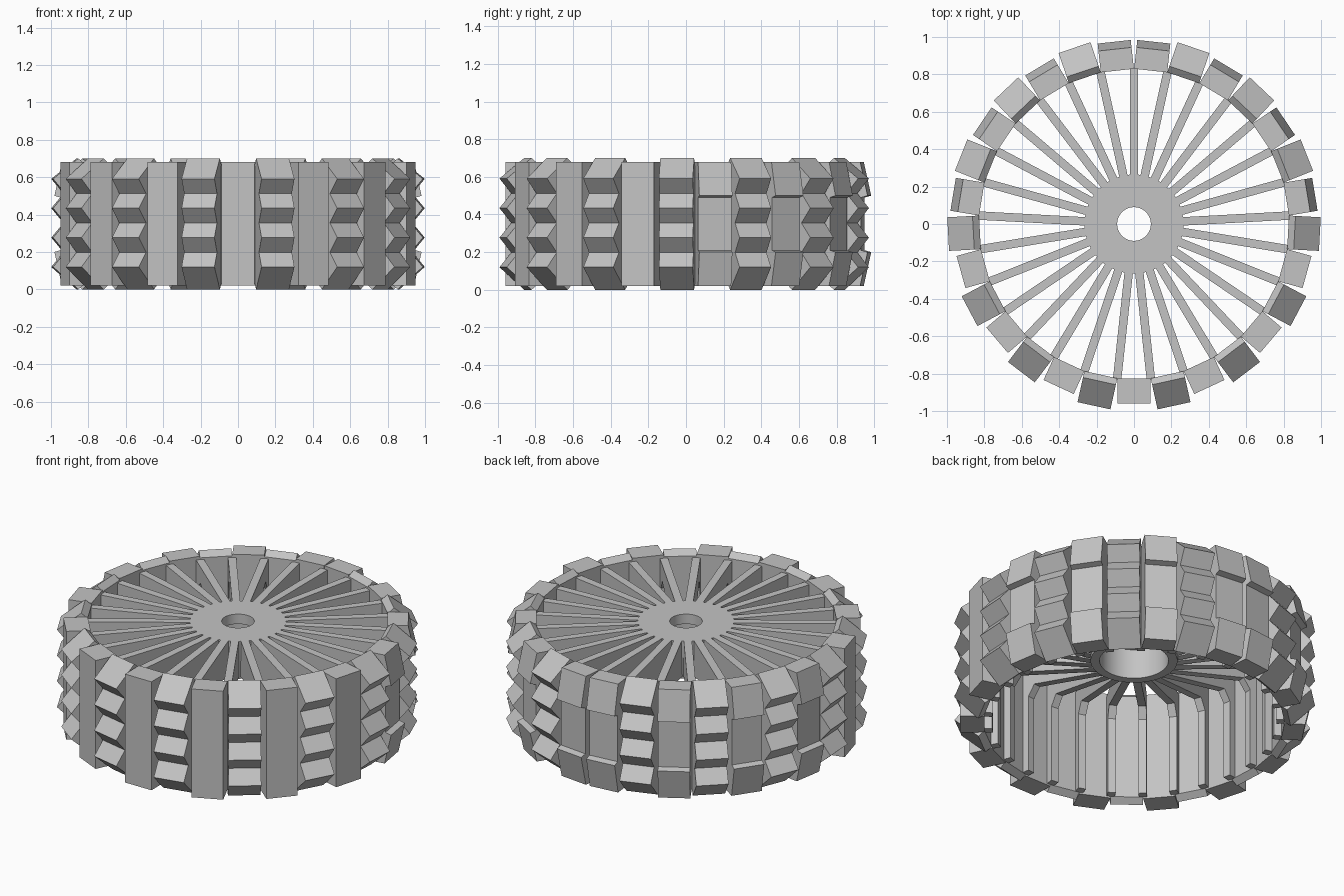
import bpy, bmesh, math
from mathutils import Matrix, Vector

if "Cube" in bpy.data.objects:
    bpy.data.objects.remove(bpy.data.objects["Cube"], do_unlink=True)

COUNT = 29
STEP = 2 * math.pi / COUNT

grey = bpy.data.materials.new("plain_grey")
grey.use_nodes = True
colour = (0.55, 0.55, 0.55, 1)
grey.diffuse_color = colour
grey.node_tree.nodes["Principled BSDF"].inputs["Base Color"].default_value = colour


def finish(name, bm):
    bmesh.ops.recalc_face_normals(bm, faces=bm.faces)
    mesh = bpy.data.meshes.new(name)
    bm.to_mesh(mesh)
    bm.free()
    mesh.materials.append(grey)
    obj = bpy.data.objects.new(name, mesh)
    bpy.context.collection.objects.link(obj)
    return obj


def radial_prism(bm, profile, width, angle):
    """Extrude a (radius, height) outline sideways; angle is measured from the front."""
    turn = Matrix.Rotation(angle, 4, 'Z')
    sides = []
    for x in (-width / 2, width / 2):
        sides.append([bm.verts.new(turn @ Vector((x, -r, z))) for r, z in profile])
    a, b = sides
    bm.faces.new(a)
    bm.faces.new(b[::-1])
    for i in range(len(a)):
        j = (i + 1) % len(a)
        bm.faces.new((a[i], b[i], b[j], a[j]))


def radial_set(name, indices, profile, width, shift=0):
    bm = bmesh.new()
    for i in indices:
        radial_prism(bm, profile, width, (i + shift) * STEP)
    return finish(name, bm)


# Tread block outlines
INNER = 0.825
ridged = [(INNER, 0.03), (0.86, 0)]
for k in range(4):
    tip = 0.12 + k * 0.157
    ridged.append((0.995, tip))
    if k < 3:
        ridged.append((0.93, tip + 0.078))
ridged += [(0.86, 0.70), (INNER, 0.67)]
plain = [(INNER, 0.02), (0.96, 0.02), (0.96, 0.68), (INNER, 0.68)]
stepped = [(INNER, 0.02), (0.94, 0.02), (0.98, 0.20), (0.945, 0.21), (0.945, 0.34),
           (0.945, 0.36), (0.945, 0.49), (0.98, 0.50), (0.94, 0.68), (INNER, 0.68)]

# Tread blocks alternate outward from the front block
half = range(-(COUNT // 2), COUNT // 2 + 1)
radial_set("ridged_tread_blocks", [i for i in half if i % 2], ridged, 0.18)
radial_set("plain_tread_blocks", [i for i in half if i % 2 == 0 and abs(i) < 8], plain, 0.178)
radial_set("stepped_tread_blocks", [i for i in half if i % 2 == 0 and abs(i) >= 8], stepped, 0.178)

# Spokes bend down into ribs behind the tread
spoke = [(0.22, 0.66), (0.835, 0.66), (0.835, 0.03), (0.785, 0.03),
         (0.785, 0.50), (0.74, 0.56), (0.22, 0.43)]
radial_set("spokes", range(COUNT), spoke, 0.045, 0.5)

# Hub: a top plate with a small bore over a wide socket
bm = bmesh.new()
hub = [(0.09, 0.66), (0.265, 0.66), (0.265, 0.60), (0.24, 0.42),
       (0.19, 0.42), (0.19, 0.60), (0.09, 0.60)]
ring = [bm.verts.new((r, 0, z)) for r, z in hub]
edges = [bm.edges.new((ring[i], ring[(i + 1) % len(ring)])) for i in range(len(ring))]
bmesh.ops.spin(bm, geom=ring + edges, cent=(0, 0, 0), axis=(0, 0, 1),
               angle=2 * math.pi, steps=48, use_duplicate=False)
bmesh.ops.remove_doubles(bm, verts=bm.verts, dist=0.0005)
hub_obj = finish("hub", bm)
bpy.ops.object.select_all(action='DESELECT')
hub_obj.select_set(True)
bpy.context.view_layer.objects.active = hub_obj
bpy.ops.object.shade_smooth_by_angle()
